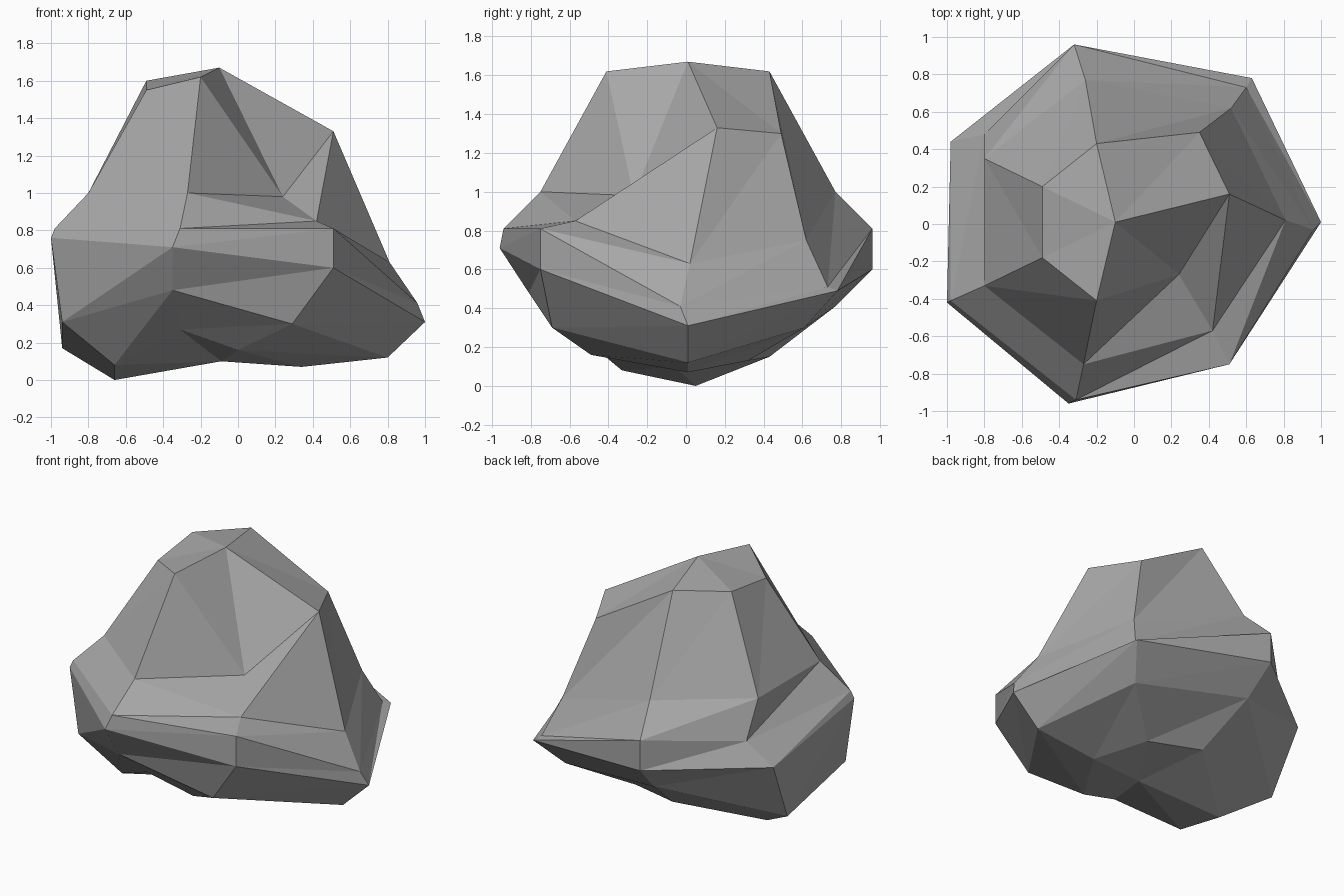
import bpy
import bmesh

# Remove the default cube
default_cube = bpy.data.objects.get("Cube")
if default_cube:
    bpy.data.objects.remove(default_cube, do_unlink=True)


def make_material(name, colour):
    material = bpy.data.materials.new(name)
    material.use_nodes = True
    material.diffuse_color = colour
    shader = material.node_tree.nodes["Principled BSDF"]
    shader.inputs["Base Color"].default_value = colour
    shader.inputs["Roughness"].default_value = .9
    return material


def bridge_rings(mesh, upper, lower):
    """Join two rings of equal length with facets split along one diagonal."""
    for index, corner in enumerate(upper):
        following = (index + 1) % len(upper)
        mesh.faces.new((corner, lower[index], upper[following]))
        mesh.faces.new((lower[index], lower[following], upper[following]))


def cap_ring(mesh, ring, pole):
    """Close a ring with a fan of triangles around a pole."""
    for index, corner in enumerate(ring):
        mesh.faces.new((corner, ring[(index + 1) % len(ring)], pole))


# Seven-sided outlines of the boulder, each starting at +x and turning towards +y
crown = [(.51, .16, 1.33), (.35, .49, 1.3), (-.2, .43, 1.62), (-.49, .2, 1.6),
         (-.49, -.18, 1.55), (-.2, -.41, 1.62), (.24, -.27, .98)]
shoulder = [(.81, .02, .63), (.52, .62, .75), (-.26, .77, 1), (-.8, .35, 1),
            (-.8, -.33, 1), (-.27, -.75, 1), (.42, -.57, .85)]
upper_rim = [(.96, -.03, .41), (.6, .73, .51), (-.32, .96, .81), (-.8, .48, .75),
             (-.98, -.41, .81), (-.31, -.94, .81), (.51, -.75, .81)]
lower_rim = [(1, .01, .31), (.63, .78, .49), (-.32, .96, .6), (-.98, .44, .6),
             (-1, -.42, .76), (-.35, -.96, .71), (.51, -.75, .6)]
underside = [(.8, .01, .12), (.5, .61, .3), (-.29, .77, .41), (-.94, .23, .17),
             (-.94, -.41, .31), (-.35, -.81, .48), (.29, -.69, .3)]
foot = [(.34, .01, .07), (.16, .32, .13), (-.2, .43, .15), (-.66, .05, 0),
        (-.66, -.33, .08), (-.31, -.56, .27), (0, -.49, .16)]
peak = (-.1, .01, 1.67)
base_centre = (-.09, -.06, .1)

# Skin the outlines into one closed faceted stone
mesh = bmesh.new()
rings = [[mesh.verts.new(point) for point in outline]
         for outline in (crown, shoulder, upper_rim, lower_rim, underside, foot)]
for upper, lower in zip(rings, rings[1:]):
    bridge_rings(mesh, upper, lower)
cap_ring(mesh, rings[0], mesh.verts.new(peak))
cap_ring(mesh, rings[-1], mesh.verts.new(base_centre))
bmesh.ops.recalc_face_normals(mesh, faces=mesh.faces)
for face in mesh.faces:
    face.smooth = False

data = bpy.data.meshes.new("boulder")
mesh.to_mesh(data)
mesh.free()
data.materials.append(make_material("stone grey", (.39, .39, .39, 1)))

boulder = bpy.data.objects.new("boulder", data)
bpy.context.collection.objects.link(boulder)
